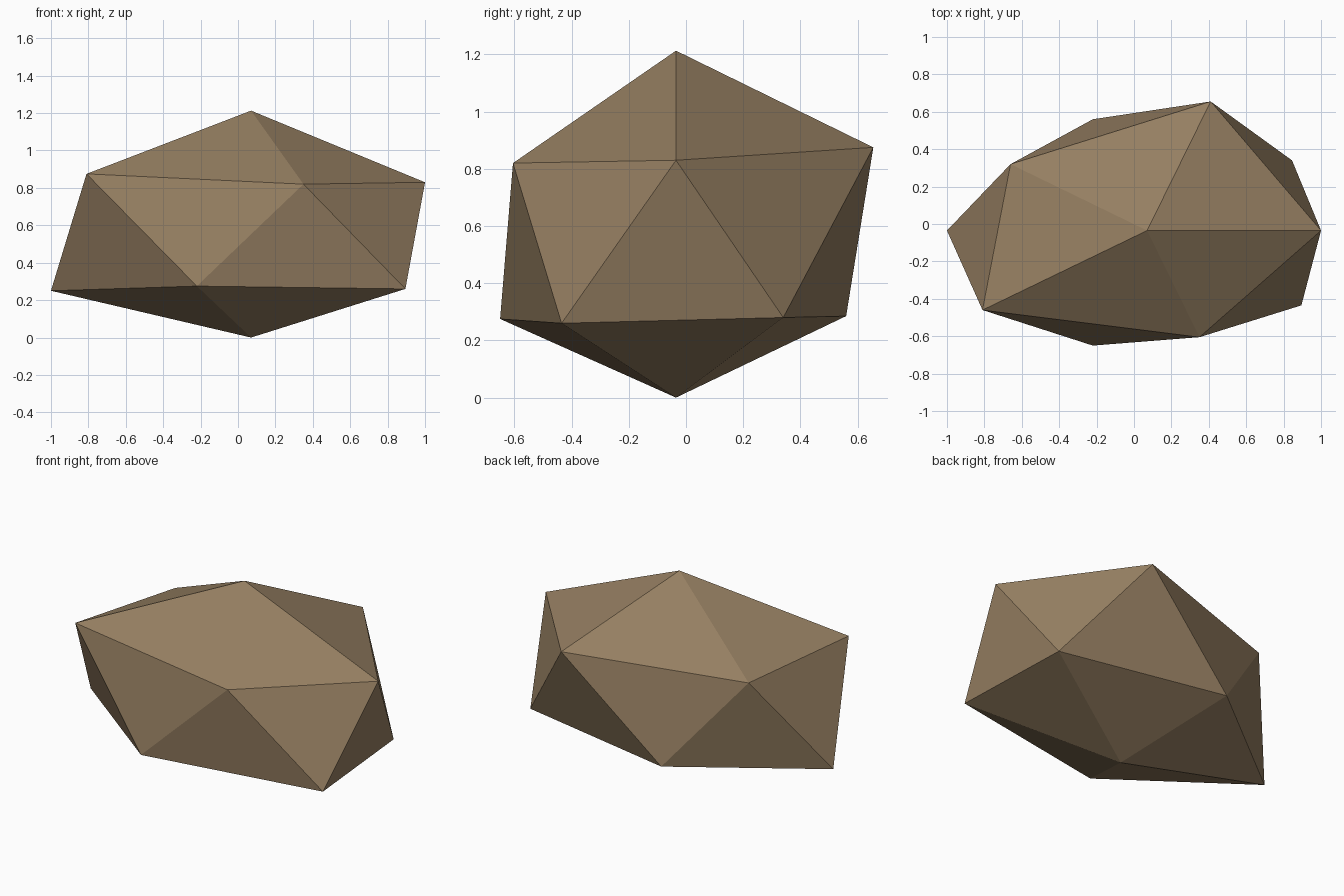
import bpy
import bmesh

default_cube = bpy.data.objects.get("Cube")
if default_cube:
    bpy.data.objects.remove(default_cube, do_unlink=True)


def make_material(name, color):
    """Create a plain flat-coloured material."""
    material = bpy.data.materials.new(name)
    material.use_nodes = True
    material.diffuse_color = color
    shader = next(n for n in material.node_tree.nodes if n.type == "BSDF_PRINCIPLED")
    shader.inputs["Base Color"].default_value = color
    shader.inputs["Roughness"].default_value = 0.9
    return material


# Two irregular five-point rings, counter-clockwise from above
upper_ring = [(1.0, -0.035, 0.83), (0.41, 0.655, 0.875), (-0.66, 0.32, 0.837),
              (-0.81, -0.46, 0.875), (0.35, -0.605, 0.82)]
lower_ring = [(0.845, 0.34, 0.28), (-0.22, 0.56, 0.285), (-1.0, -0.035, 0.25),
              (-0.22, -0.65, 0.275), (0.895, -0.435, 0.26)]

# Faceted boulder: a cap fan, a zigzag belt and a base fan
bm = bmesh.new()
peak = bm.verts.new((0.07, -0.035, 1.213))
base = bm.verts.new((0.07, -0.035, 0.0))
upper = [bm.verts.new(point) for point in upper_ring]
lower = [bm.verts.new(point) for point in lower_ring]
count = len(upper)
for i in range(count):
    following = (i + 1) % count
    bm.faces.new((peak, upper[i], upper[following]))
    bm.faces.new((upper[i], lower[i], upper[following]))
    bm.faces.new((upper[following], lower[i], lower[following]))
    bm.faces.new((base, lower[following], lower[i]))
bmesh.ops.recalc_face_normals(bm, faces=bm.faces[:])

mesh = bpy.data.meshes.new("boulder")
bm.to_mesh(mesh)
bm.free()
mesh.materials.append(make_material("brown stone", (0.30, 0.21, 0.12, 1.0)))
boulder = bpy.data.objects.new("boulder", mesh)
bpy.context.collection.objects.link(boulder)
